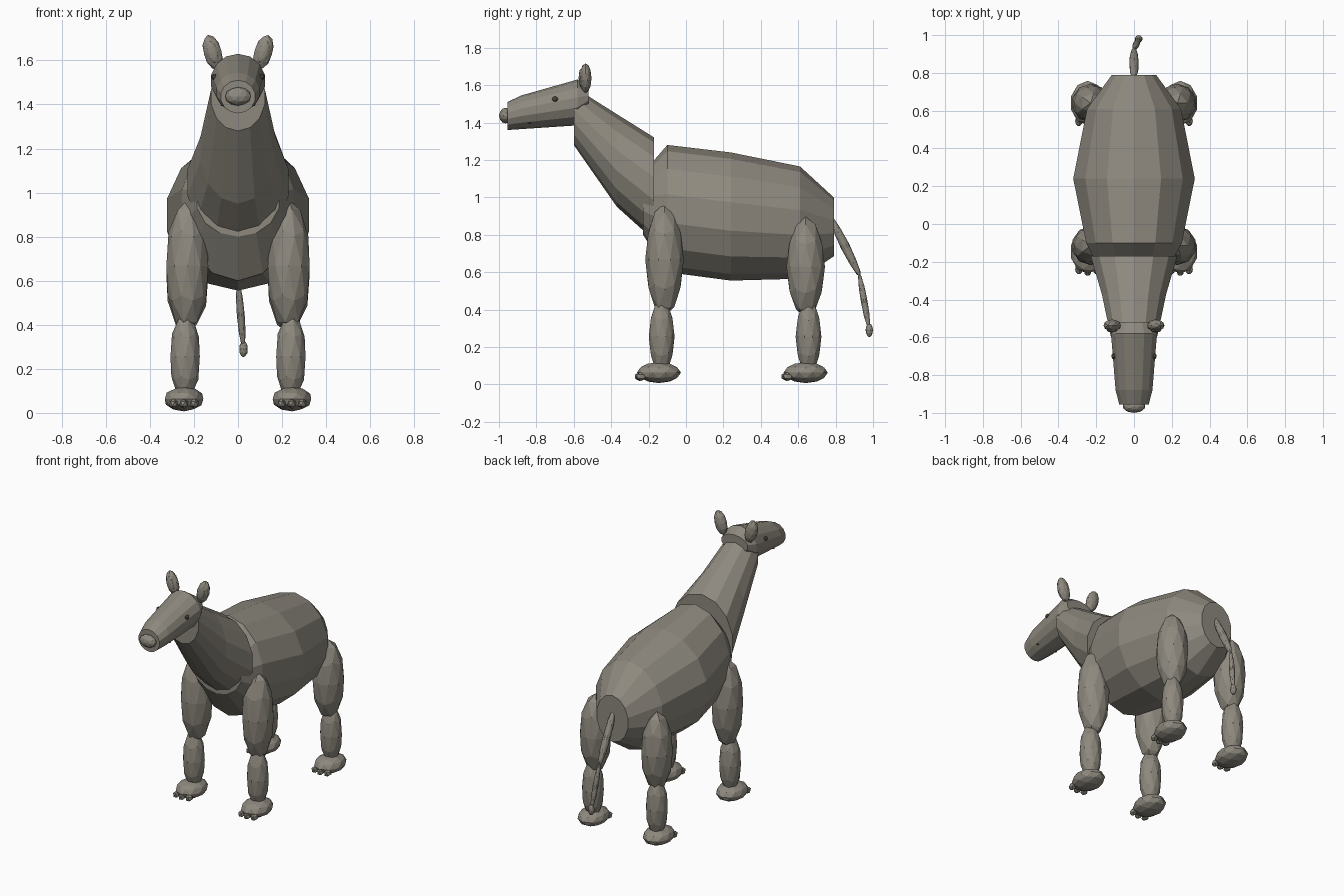
import bpy, bmesh, math
from mathutils import Vector, Matrix

cube = bpy.data.objects.get("Cube")
if cube:
    bpy.data.objects.remove(cube, do_unlink=True)


def material(name, rgb):
    m = bpy.data.materials.new(name)
    m.use_nodes = True
    m.diffuse_color = (*rgb, 1)
    m.node_tree.nodes["Principled BSDF"].inputs["Base Color"].default_value = (*rgb, 1)
    return m


HIDE = material("taupe hide", (0.27, 0.25, 0.21))
DARK = material("dark brown", (0.07, 0.055, 0.045))


def finish(bm, name, mat):
    bmesh.ops.recalc_face_normals(bm, faces=bm.faces)
    mesh = bpy.data.meshes.new(name)
    bm.to_mesh(mesh)
    bm.free()
    mesh.materials.append(mat)
    obj = bpy.data.objects.new(name, mesh)
    bpy.context.collection.objects.link(obj)
    return obj


def loft(name, sections, sides=14):
    """Capped tube along y; each section is (y, bottom, top, half width)."""
    bm = bmesh.new()
    rings = []
    for y, low, high, half in sections:
        mid, rise = (low + high) / 2, (high - low) / 2
        angles = [math.tau * i / sides for i in range(sides)]
        rings.append([bm.verts.new((half * math.sin(a), y, mid + rise * math.cos(a)))
                      for a in angles])
    for a, b in zip(rings, rings[1:]):
        for i in range(sides):
            j = (i + 1) % sides
            bm.faces.new((a[i], a[j], b[j], b[i]))
    bm.faces.new(rings[0])
    bm.faces.new(rings[-1])
    return finish(bm, name, HIDE)


def blob(name, centre, radii, mat=HIDE, turn=None, detail=2):
    """Faceted ellipsoid."""
    bm = bmesh.new()
    bmesh.ops.create_icosphere(bm, subdivisions=detail, radius=1)
    shape = Matrix.Diagonal((*radii, 1))
    spin = turn.to_4x4() if turn else Matrix()
    bm.transform(Matrix.Translation(centre) @ spin @ shape)
    return finish(bm, name, mat)


def spindle(name, start, end, radius):
    """Long ellipsoid between two points."""
    a, b = Vector(start), Vector(end)
    turn = (b - a).to_track_quat("Z", "Y").to_matrix()
    return blob(name, (a + b) / 2, (radius, radius, (b - a).length / 2), turn=turn)


# Trunk, neck and head
loft("body", [(-0.23, 0.80, 1.13, 0.19), (-0.10, 0.60, 1.28, 0.26),
              (0.24, 0.555, 1.24, 0.33), (0.61, 0.565, 1.165, 0.255),
              (0.79, 0.685, 1.0, 0.12)])
loft("neck", [(-0.60, 1.28, 1.59, 0.125), (-0.37, 0.95, 1.445, 0.175),
              (-0.17, 0.77, 1.32, 0.235)])
loft("head", [(-0.955, 1.36, 1.51, 0.08), (-0.88, 1.365, 1.545, 0.1),
              (-0.58, 1.385, 1.63, 0.125), (-0.52, 1.475, 1.59, 0.1)])
blob("nose", (0, -0.965, 1.437), (0.06, 0.035, 0.042))

for side, sx in (("left", 1), ("right", -1)):
    # Ears and face details
    tilt = Matrix.Rotation(sx * math.radians(16), 3, "Y")
    blob(side + "_ear", (sx * 0.115, -0.537, 1.637), (0.042, 0.032, 0.082), turn=tilt)
    blob(side + "_inner_ear", (sx * 0.116, -0.562, 1.638), (0.025, 0.012, 0.052), turn=tilt)
    blob(side + "_eye", (sx * 0.108, -0.70, 1.525), (0.012, 0.016, 0.014), DARK)
    blob(side + "_mouth_corner", (sx * 0.072, -0.835, 1.398), (0.008, 0.008, 0.006), DARK, detail=1)

    # Legs
    for end, y, hip_y, hip_z, length in (("front", -0.13, -0.115, 0.667, 0.30),
                                         ("back", 0.655, 0.64, 0.628, 0.268)):
        tag = f"{end}_{side}_"
        blob(tag + "upper_leg", (sx * 0.23, hip_y, hip_z), (0.1, 0.103, length))
        blob(tag + "lower_leg", (sx * 0.24, y, 0.255), (0.07, 0.069, 0.2))
        blob(tag + "foot", (sx * 0.245, y - 0.015, 0.063), (0.092, 0.118, 0.056))
        for n in (-1, 0, 1):
            blob(f"{tag}toe_{n + 2}", (sx * 0.245 + n * 0.047, y - 0.118 + abs(n) * 0.008, 0.042),
                 (0.022, 0.03, 0.024), detail=1)

# Tail
spindle("tail_base", (0, 0.765, 0.91), (0, 0.935, 0.57), 0.025)
spindle("tail_end", (0, 0.925, 0.60), (0.025, 0.98, 0.29), 0.018)
blob("tail_tuft", (0.025, 0.98, 0.29), (0.02, 0.02, 0.037))
